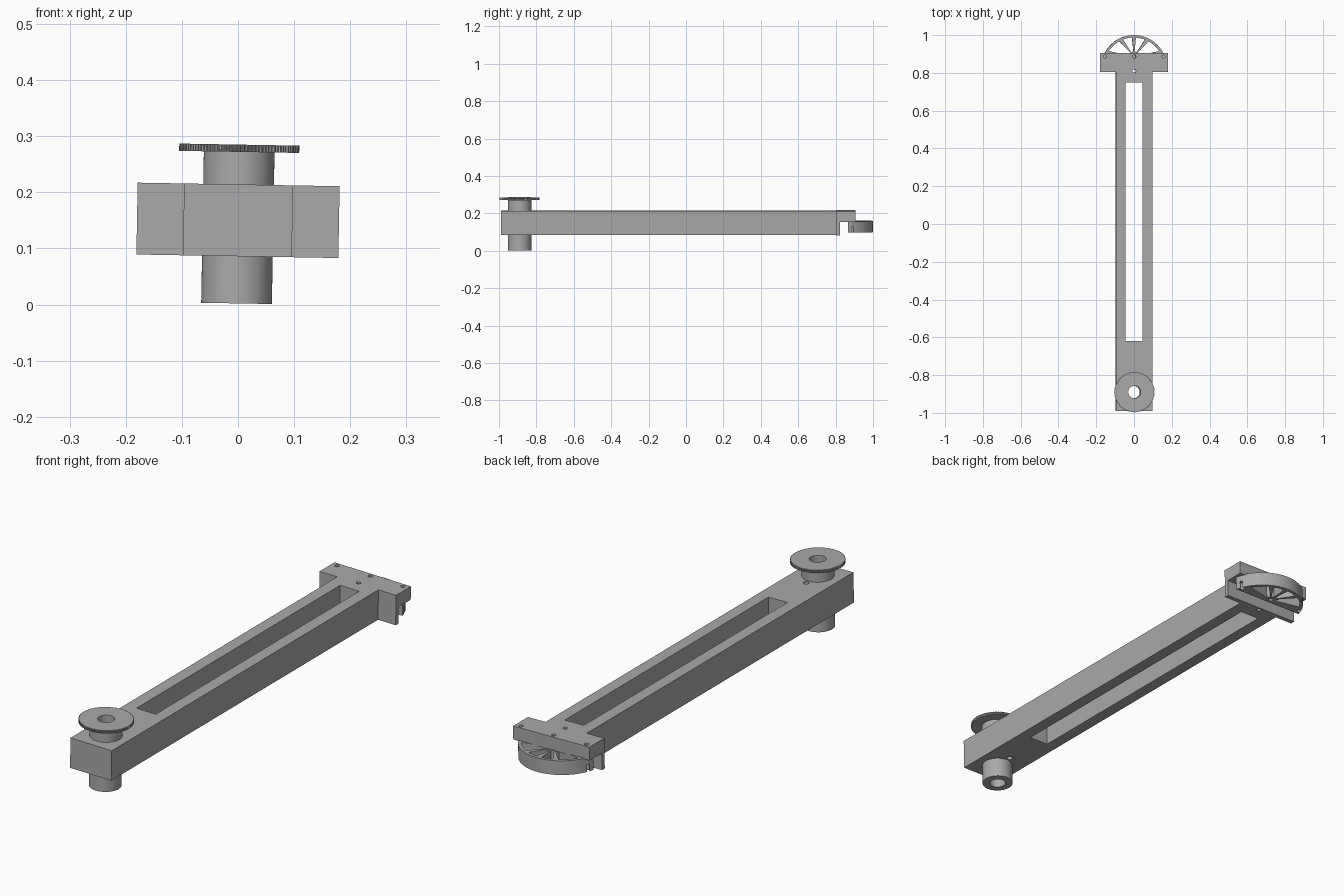
import bpy, bmesh, math
from mathutils import Matrix, Vector

cube = bpy.data.objects.get("Cube")
if cube:
    bpy.data.objects.remove(cube)

grey = bpy.data.materials.new("plain grey")
grey.use_nodes = True
grey.diffuse_color = (0.4, 0.4, 0.4, 1)
grey.node_tree.nodes["Principled BSDF"].inputs["Base Color"].default_value = grey.diffuse_color

# The whole assembly leans slightly about its long axis
PIVOT = Vector((0, 0, 0.15))
LEAN = Matrix.Translation(PIVOT) @ Matrix.Rotation(math.radians(1), 4, 'Y') @ Matrix.Translation(-PIVOT)


def rect(x0, x1, y0, y1):
    return [(x0, y0), (x1, y0), (x1, y1), (x0, y1)]


def arc(cx, cy, r, a0, a1, n):
    return [(cx + r * math.cos(a0 + (a1 - a0) * i / n),
             cy + r * math.sin(a0 + (a1 - a0) * i / n)) for i in range(n + 1)]


def circle(cx, cy, r, n=48):
    return arc(cx, cy, r, 0, math.tau, n)[:-1]


def prisms(name, items):
    """Object made of upright prisms, each given as (outline, bottom, top)."""
    bm = bmesh.new()
    for outline, z0, z1 in items:
        low = [bm.verts.new((x, y, z0)) for x, y in outline]
        high = [bm.verts.new((x, y, z1)) for x, y in outline]
        bm.faces.new(low[::-1])
        bm.faces.new(high)
        for i in range(len(low)):
            j = (i + 1) % len(low)
            bm.faces.new((low[i], low[j], high[j], high[i]))
    mesh = bpy.data.meshes.new(name)
    bm.to_mesh(mesh)
    bm.free()
    mesh.materials.append(grey)
    ob = bpy.data.objects.new(name, mesh)
    bpy.context.collection.objects.link(ob)
    return ob


def finish(ob, cuts):
    """Cut the openings, lean the part and smooth its round walls."""
    cutter = prisms("cutter", cuts)
    cutter.hide_render = True
    mod = ob.modifiers.new("openings", 'BOOLEAN')
    mod.operation, mod.solver, mod.object = 'DIFFERENCE', 'EXACT', cutter
    bpy.ops.object.select_all(action='DESELECT')
    bpy.context.view_layer.objects.active = ob
    ob.select_set(True)
    bpy.ops.object.modifier_apply(modifier=mod.name)
    bpy.data.objects.remove(cutter)
    ob.data.transform(LEAN)
    bpy.ops.object.shade_smooth_by_angle(angle=math.radians(25))


SHAFT_Y, BOLT_Y = -0.89, 0.887
BOLTS = [(-0.155, BOLT_Y), (0, BOLT_Y), (0.155, BOLT_Y)]

# Arm: long beam with a T-shaped head, hollowed underneath to leave a roof
outline = [(-0.097, -0.99), (0.097, -0.99), (0.097, 0.805), (0.18, 0.805),
           (0.18, 0.905), (-0.18, 0.905), (-0.18, 0.805), (-0.097, 0.805)]
arm = prisms("arm", [(outline, 0.086, 0.214)])
cuts = [(rect(-0.045, 0.045, -0.62, 0.75), 0, 0.3),
        (rect(-0.2, 0.2, 0.824, 0.95), 0, 0.157),
        (circle(0, SHAFT_Y, 0.063), 0, 0.3),
        (circle(0, -0.81, 0.012, 20), 0, 0.3),
        (circle(0, 0.81, 0.009, 20), 0, 0.3)]
cuts += [(circle(x, y, 0.009, 20), 0.13, 0.3) for x, y in BOLTS]
finish(arm, cuts)

# Hollow shaft
shaft = prisms("shaft", [(circle(0, SHAFT_Y, 0.063, 64), 0.002, 0.273)])
finish(shaft, [(circle(0, SHAFT_Y, 0.033), -0.1, 0.4)])

# Finely toothed disc on top of the shaft
TEETH = 100
rim = []
for i in range(TEETH * 4):
    r = 0.107 if i % 4 < 2 else 0.1045
    a = math.tau * i / (TEETH * 4)
    rim.append((r * math.cos(a), SHAFT_Y + r * math.sin(a)))
disc = prisms("toothed_disc", [(rim, 0.272, 0.285)])
finish(disc, [(circle(0, SHAFT_Y, 0.033), 0.2, 0.4)])

# Spoked sector: straight bar with an arched rim and open windows
CY, R = 0.826, 0.174
start = math.asin((0.866 - CY) / R)
sector = prisms("spoked_sector", [(arc(0, CY, R, start, math.pi - start, 48), 0.1, 0.16)])


def rim_point(angle, r=R - 0.013):
    """Where a ray from the hub meets the inside of the rim."""
    dx, dy, h = math.cos(angle), math.sin(angle), BOLT_Y - CY
    t = -h * dy + math.sqrt((h * dy) ** 2 + r * r - h * h)
    return (t * dx, BOLT_Y + t * dy)


windows = []
for a0, a1 in [(12, 46), (57, 84), (96, 123), (134, 168)]:
    a0, a1 = math.radians(a0), math.radians(a1)
    far = [rim_point(a0 + (a1 - a0) * i / 8) for i in range(9)]
    near = arc(0, BOLT_Y, 0.026, a1, a0, 4)
    windows.append((far + near, 0, 0.3))
holes = [(circle(x, y, 0.009, 20), 0, 0.3) for x, y in BOLTS]
finish(sector, windows + holes)
